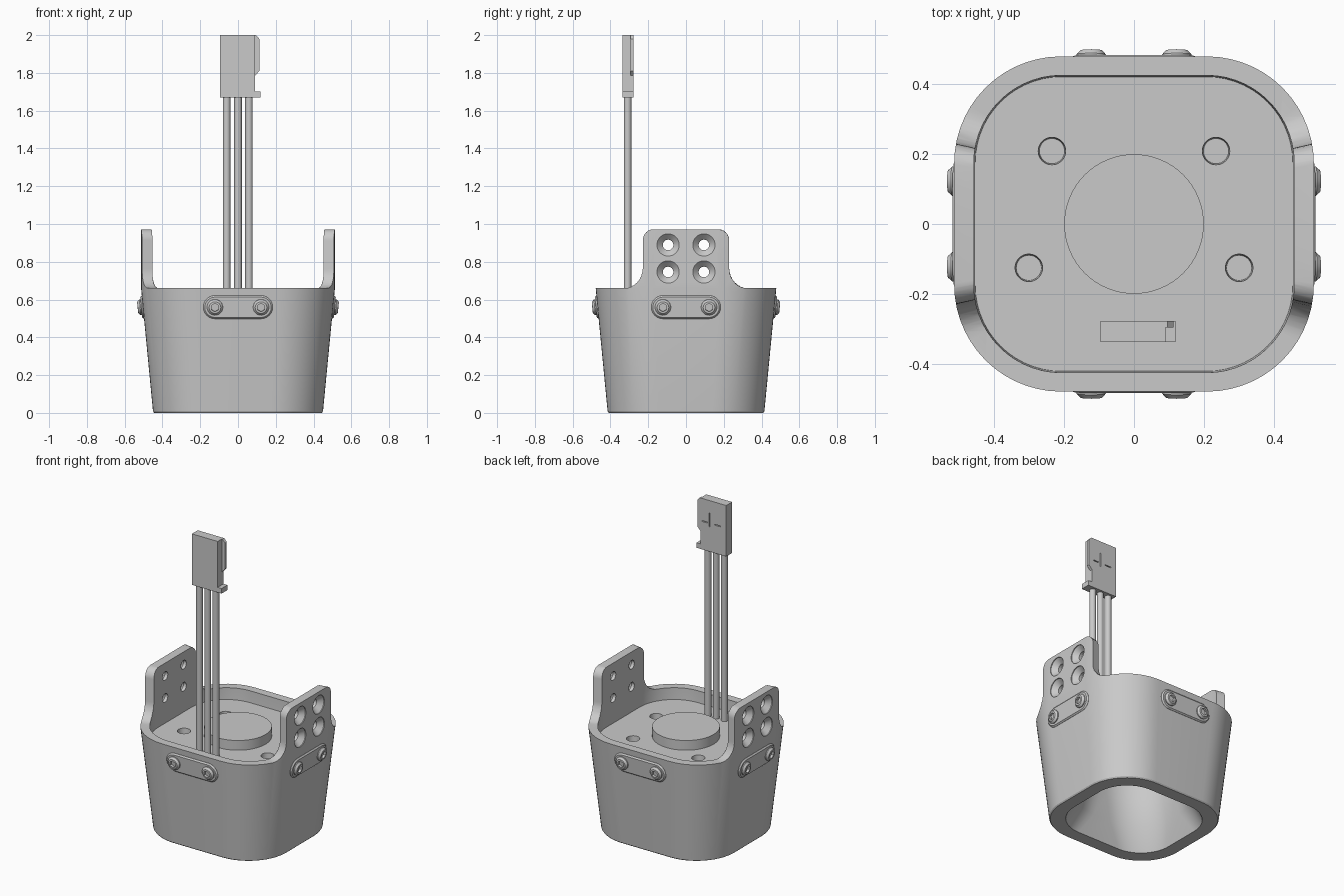
import bpy, bmesh
from math import sin, cos, pi, radians, atan2
from mathutils import Matrix

if "Cube" in bpy.data.objects:
    bpy.data.objects.remove(bpy.data.objects["Cube"], do_unlink=True)

grey = bpy.data.materials.new("plain_grey")
grey.use_nodes = True
COLOUR = (0.59, 0.59, 0.59, 1)
grey.diffuse_color = COLOUR
grey.node_tree.nodes["Principled BSDF"].inputs["Base Color"].default_value = COLOUR


def loft(name, rings):
    """Closed solid through a list of rings with equal point counts."""
    bm = bmesh.new()
    loops = [[bm.verts.new(p) for p in ring] for ring in rings]
    n = len(loops[0])
    for a, b in zip(loops, loops[1:]):
        for i in range(n):
            j = (i + 1) % n
            bm.faces.new((a[i], a[j], b[j], b[i]))
    bm.faces.new(loops[0][::-1])
    bm.faces.new(loops[-1])
    bmesh.ops.recalc_face_normals(bm, faces=bm.faces)
    mesh = bpy.data.meshes.new(name)
    bm.to_mesh(mesh)
    bm.free()
    obj = bpy.data.objects.new(name, mesh)
    bpy.context.collection.objects.link(obj)
    mesh.materials.append(grey)
    return obj


def rounded(hx, hy, r, z, seg=14):
    pts = []
    for k, (sx, sy) in enumerate(((1, 1), (-1, 1), (-1, -1), (1, -1))):
        for i in range(seg + 1):
            a = (k + i / seg) * pi / 2
            pts.append((sx * (hx - r) + r * cos(a), sy * (hy - r) + r * sin(a), z))
    return pts


def circle(r, z, n=32):
    return [(r * cos(2 * pi * i / n), r * sin(2 * pi * i / n), z) for i in range(n)]


def hexagon(r, z, n=24):
    pts = []
    for i in range(n):
        a = 2 * pi * i / n
        d = r / cos((a + pi / 6) % (pi / 3) - pi / 6)
        pts.append((d * cos(a), d * sin(a), z))
    return pts


def box(name, lo, hi):
    (x0, y0, z0), (x1, y1, z1) = lo, hi
    return loft(name, [[(x0, y0, z), (x1, y0, z), (x1, y1, z), (x0, y1, z)] for z in (z0, z1)])


def place(obj, matrix):
    obj.data.transform(matrix)
    return obj


def activate(obj):
    bpy.ops.object.select_all(action='DESELECT')
    obj.select_set(True)
    bpy.context.view_layer.objects.active = obj


def cut(obj, cutter, operation='DIFFERENCE'):
    activate(obj)
    mod = obj.modifiers.new("cut", 'BOOLEAN')
    mod.operation, mod.solver, mod.object = operation, 'EXACT', cutter
    bpy.ops.object.modifier_apply(modifier=mod.name)
    bpy.data.objects.remove(cutter, do_unlink=True)


def smooth(obj):
    activate(obj)
    bpy.ops.object.shade_smooth_by_angle(angle=radians(30))


RIM, TOP, FLOOR = 0.66, 0.972, 0.585

# Tapered housing: underside cavity flaring from round to square, outer wall, rim, floor
body = loft("housing", [
    rounded(0.28, 0.275, 0.27, 0.5),
    rounded(0.295, 0.28, 0.27, 0.3),
    rounded(0.322, 0.294, 0.26, 0.14),
    rounded(0.362, 0.327, 0.21, 0),
    rounded(0.444, 0.409, 0.27, 0),
    rounded(0.45, 0.415, 0.275, 0.008),
    rounded(0.513, 0.478, 0.305, RIM),
    rounded(0.513, 0.478, 0.305, TOP),
    rounded(0.457, 0.424, 0.25, TOP),
    rounded(0.457, 0.424, 0.25, RIM - 0.01),
    rounded(0.453, 0.42, 0.246, FLOOR)])

# Side outline leaving two ears with rounded tops and filleted feet, narrowing inwards
half = [(2, -0.1), (2, RIM)]
for i in range(9):
    a = -pi / 2 - i / 8 * pi / 2
    half.append((0.335 + 0.105 * cos(a), RIM + 0.105 + 0.105 * sin(a)))
for i in range(9):
    a = i / 8 * pi / 2
    half.append((0.17 + 0.06 * cos(a), TOP - 0.06 + 0.06 * sin(a)))
outline = half + [(-y, z) for y, z in reversed(half)]
cut(body, loft("ear_outline", [[(x, y * (1 + abs(x) - 0.513), z) for y, z in outline]
                               for x in (-0.8, 0, 0.8)]), 'INTERSECT')

# Countersunk ear holes
for side in (0, pi):
    for y in (-0.095, 0.095):
        for z in (0.746, 0.889):
            hole = loft("ear_hole", [circle(0.028, 0.4), circle(0.028, 0.478),
                                     circle(0.059, 0.508), circle(0.059, 0.56)])
            place(hole, Matrix.Rotation(side, 4, 'Z') @ Matrix.Translation((0, y, z))
                  @ Matrix.Rotation(pi / 2, 4, 'Y'))
            cut(body, hole)

# Blind holes in the floor, slightly tapered
for x, y in ((0.234, 0.208), (0.3, -0.125)):
    for s in (-1, 1):
        hole = loft("floor_hole", [circle(0.036, FLOOR - 0.05), circle(0.04, FLOOR + 0.01)])
        cut(body, place(hole, Matrix.Translation((s * x, y, 0))))
smooth(body)

disc = loft("centre_disc", [circle(0.199, FLOOR - 0.01, 64), circle(0.199, 0.648, 64)])
smooth(disc)


# Screwed strips on the four walls
def capsule(length, r, z, seg=12):
    pts = []
    for s in (0, pi):
        for i in range(seg + 1):
            a = s - pi / 2 + pi * i / seg
            pts.append(((1 if s == 0 else -1) * length + r * cos(a), r * sin(a), z))
    return pts


tilt = atan2(0.063, RIM)
for side, (name, reach) in enumerate((("front", 0.4685), ("left", 0.5035),
                                      ("back", 0.4685), ("right", 0.5035))):
    frame = (Matrix.Rotation(side * pi / 2, 4, 'Z') @ Matrix.Translation((0, -reach, 0.56))
             @ Matrix.Rotation(pi / 2 + tilt, 4, 'X'))
    strip = loft(name + "_strip", [capsule(0.122, 0.062, -0.01), capsule(0.122, 0.062, 0.001),
                                   capsule(0.122, 0.054, 0.009)])
    smooth(place(strip, frame))
    for s, label in ((-1, "_screw_a"), (1, "_screw_b")):
        screw = loft(name + label, [
            circle(0.042, 0.004, 24), circle(0.042, 0.015, 24), circle(0.031, 0.027, 24),
            hexagon(0.019, 0.028), hexagon(0.019, 0.013)])
        smooth(place(screw, frame @ Matrix.Translation((s * 0.122, 0, 0))))

# Three wires standing out of the floor
for x, label in ((-0.06, "right"), (0, "middle"), (0.058, "left")):
    wire = loft(label + "_wire", [circle(0.02, FLOOR - 0.01, 16), circle(0.02, 1.69, 16)])
    smooth(place(wire, Matrix.Translation((x, -0.309, 0))))

# Plug with a chamfered key along its back edge, a bottom flange and thin latch slits
FRONT, BACK, BASE = -0.337, -0.277, 1.669
plug = box("plug_body", (-0.095, FRONT, BASE), (0.09, BACK, 2.0))
for x0, x1, z0, z1 in ((0.022, 0.028, 1.83, 1.92), (0.04, 0.08, 1.85, 1.856),
                       (-0.055, -0.01, 1.85, 1.856)):
    cut(plug, box("slit", (x0, BACK - 0.01, z0), (x1, BACK + 0.01, z1)))
key = [(0.085, 1.785), (0.09, 1.785), (0.113, 1.81), (0.113, 1.98), (0.095, 2.0), (0.085, 2.0)]
loft("plug_key", [[(x, y, z) for x, z in key] for y in (-0.295, BACK)])
box("plug_flange", (0.085, FRONT, BASE), (0.118, BACK, 1.702))
